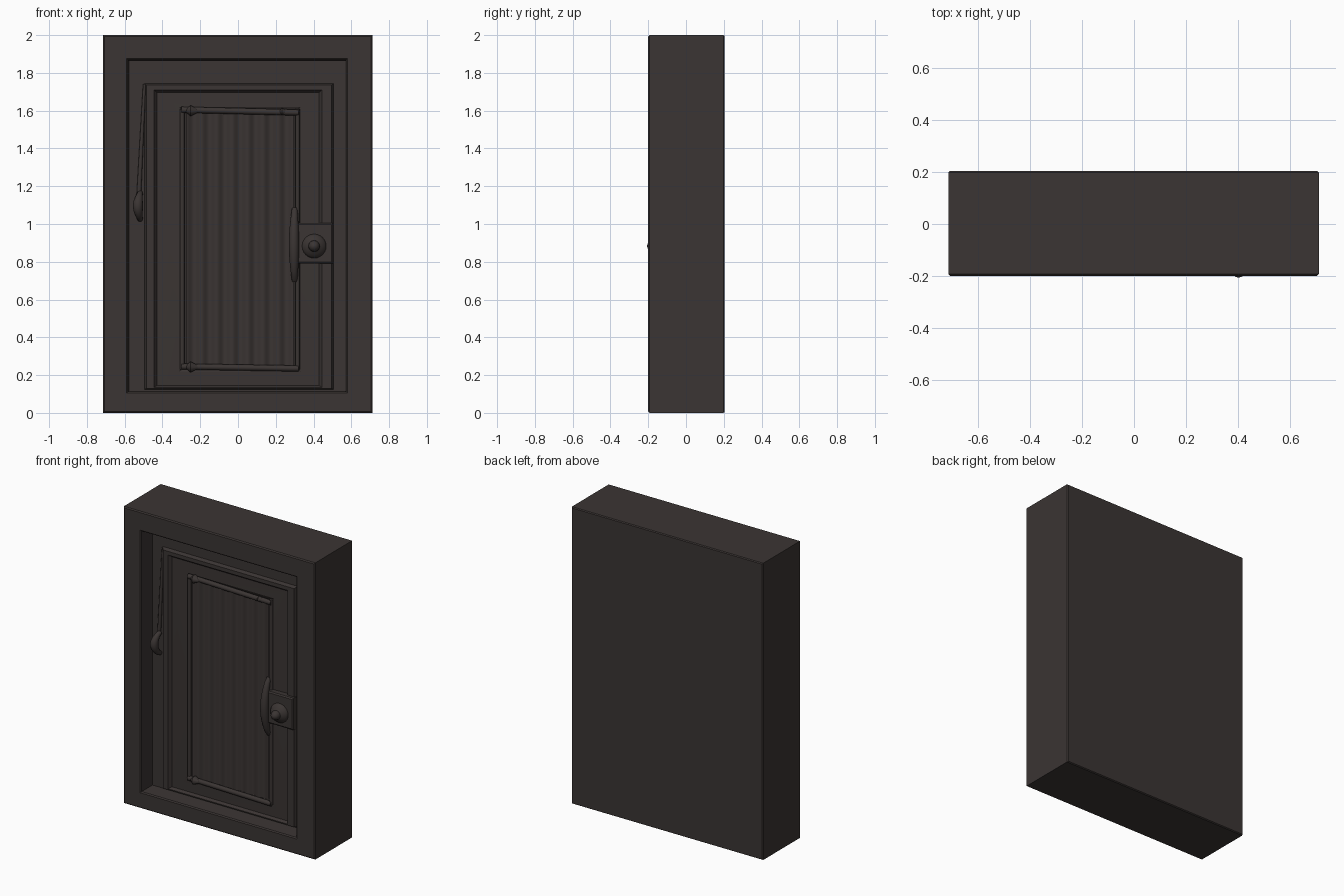
import bpy, bmesh, math
from mathutils import Vector

cube = bpy.data.objects.get("Cube")
if cube:
    bpy.data.objects.remove(cube, do_unlink=True)

# One dark iron colour
iron = bpy.data.materials.new("dark_iron")
iron.use_nodes = True
colour = (0.043, 0.035, 0.033, 1)
iron.diffuse_color = colour
bsdf = iron.node_tree.nodes["Principled BSDF"]
bsdf.inputs["Base Color"].default_value = colour
bsdf.inputs["Roughness"].default_value = 0.8


def finish(name, bm, angle=35):
    bmesh.ops.recalc_face_normals(bm, faces=bm.faces)
    mesh = bpy.data.meshes.new(name)
    bm.to_mesh(mesh)
    bm.free()
    mesh.materials.append(iron)
    ob = bpy.data.objects.new(name, mesh)
    bpy.context.scene.collection.objects.link(ob)
    bpy.ops.object.select_all(action='DESELECT')
    ob.select_set(True)
    bpy.context.view_layer.objects.active = ob
    bpy.ops.object.shade_smooth_by_angle(angle=math.radians(angle))
    return ob


def nested_rects(name, rects):
    """Bridge rectangles (left, right, bottom, top, y) from back to front."""
    bm = bmesh.new()
    loops = [[bm.verts.new(p) for p in ((l, y, b), (r, y, b), (r, y, t), (l, y, t))]
             for l, r, b, t, y in rects]
    bm.faces.new(loops[0])
    for a, c in zip(loops, loops[1:]):
        for i in range(4):
            j = (i + 1) % 4
            bm.faces.new((a[i], a[j], c[j], c[i]))
    bm.faces.new(loops[-1])
    return finish(name, bm, 25)


def tube(name, points, radii, sides=10):
    """Round bar through the points, with one radius for each point."""
    bm = bmesh.new()
    pts = [Vector(p) for p in points]
    rings = []
    for i, p in enumerate(pts):
        d = (pts[min(i + 1, len(pts) - 1)] - pts[max(i - 1, 0)]).normalized()
        side = d.cross(Vector((0, 1, 0))).normalized()
        up = side.cross(d)
        angles = [math.tau * k / sides for k in range(sides)]
        rings.append([bm.verts.new(p + radii[i] * (side * math.cos(a) + up * math.sin(a)))
                      for a in angles])
    for a, b in zip(rings, rings[1:]):
        for k in range(sides):
            m = (k + 1) % sides
            bm.faces.new((a[k], a[m], b[m], b[k]))
    bm.faces.new(rings[0])
    bm.faces.new(rings[-1])
    return finish(name, bm, 50)


def bowed_handle(name, x, z0, z1, y, bow, radius, lean=0):
    steps = [i / 14 for i in range(15)]
    pts = [(x + lean * math.sin(math.pi * t), y - bow * math.sin(math.pi * t) ** 0.6,
            z0 + (z1 - z0) * t) for t in steps]
    tube(name, pts, [radius * (0.55 + 0.45 * math.sin(math.pi * t)) for t in steps])


# Casing: block, surround, deep reveal, door leaf and the raised moulding
nested_rects("casing_and_door", [
    (-.71, .705, .005, 1.995, .205),
    (-.715, .712, 0, 2, .198),
    (-.715, .712, 0, 2, -.193),
    (-.708, .705, .007, 1.993, -.2),
    (-.59, .58, .105, 1.875, -.2),
    (-.583, .573, .112, 1.868, -.193),
    (-.578, .568, .116, 1.862, -.085),
    (-.495, .505, .125, 1.745, -.085),
    (-.485, .495, .128, 1.735, -.108),
    (-.445, .445, .135, 1.71, -.108),
    (-.43, .43, .145, 1.695, -.088),
    (-.31, .33, .22, 1.62, -.092),
    (-.275, .295, .25, 1.59, -.075),
])

# Corrugated inner panel with a curved wave profile
bm = bmesh.new()
count, left, right = 84, -.275, .295
columns = []
for i in range(count + 1):
    t = i / count
    y = -.088 - .009 * math.cos(math.tau * 7 * t)
    x = left + (right - left) * t
    columns.append([bm.verts.new((x, y, z)) for z in (.25, 1.59)])
for a, b in zip(columns, columns[1:]):
    bm.faces.new((a[0], b[0], b[1], a[1]))
finish("corrugated_panel", bm)

# Round rim of the inner panel
for name, a, b, r in (
        ("rim_left", (-.295, -.095, .23), (-.295, -.095, 1.61), .012),
        ("rim_right", (.315, -.095, .23), (.315, -.095, 1.61), .012),
        ("rim_top", (-.3, -.1, 1.605), (.32, -.1, 1.59), .016),
        ("rim_bottom", (-.3, -.1, .245), (.32, -.1, .235), .016)):
    tube(name, [a, b], [r, r])

# Pointed pins at the rim corners
for name, x, z, size in (("pin_top_left", -.24, 1.6, .034),
                         ("pin_top_right", .24, 1.595, .022),
                         ("pin_bottom_left", -.24, .243, .034)):
    tube(name, [(x - size, -.105, z), (x - size / 3, -.105, z), (x + size, -.105, z)],
         [size * .3, size * .85, size * .2])

# Thin rod and small pull on the left of the door
tube("latch_rod", [(-.525, -.09, 1.15), (-.51, -.09, 1.45), (-.495, -.09, 1.74)],
     [.012, .01, .008])
bowed_handle("left_pull", -.518, 1.025, 1.165, -.09, .045, .026, -.012)

# Long handle beside the lock
bowed_handle("long_handle", .3, .7, 1.08, -.095, .045, .027, -.004)

# Lock plate with a softened edge
nested_rects("lock_plate", [
    (.31, .503, .79, 1.005, -.08),
    (.31, .503, .79, 1.005, -.125),
    (.318, .495, .798, .997, -.132),
])

# Turned knob with a domed tip
profile = [(.064, -.125), (.064, -.138), (.056, -.15), (.042, -.16), (.03, -.168),
           (.028, -.183), (.022, -.196), (.012, -.203), (.003, -.206)]
tube("lock_knob", [(.403, y, .883) for r, y in profile], [.01 for p in profile], 24)
knob = bpy.data.objects["lock_knob"]
bm = bmesh.new()
rings = []
for r, y in profile:
    rings.append([bm.verts.new((.403 + r * math.cos(math.tau * k / 24), y,
                                .883 + r * math.sin(math.tau * k / 24))) for k in range(24)])
for a, b in zip(rings, rings[1:]):
    for k in range(24):
        m = (k + 1) % 24
        bm.faces.new((a[k], a[m], b[m], b[k]))
bm.faces.new(rings[-1])
bpy.data.objects.remove(knob, do_unlink=True)
finish("lock_knob", bm, 40)
